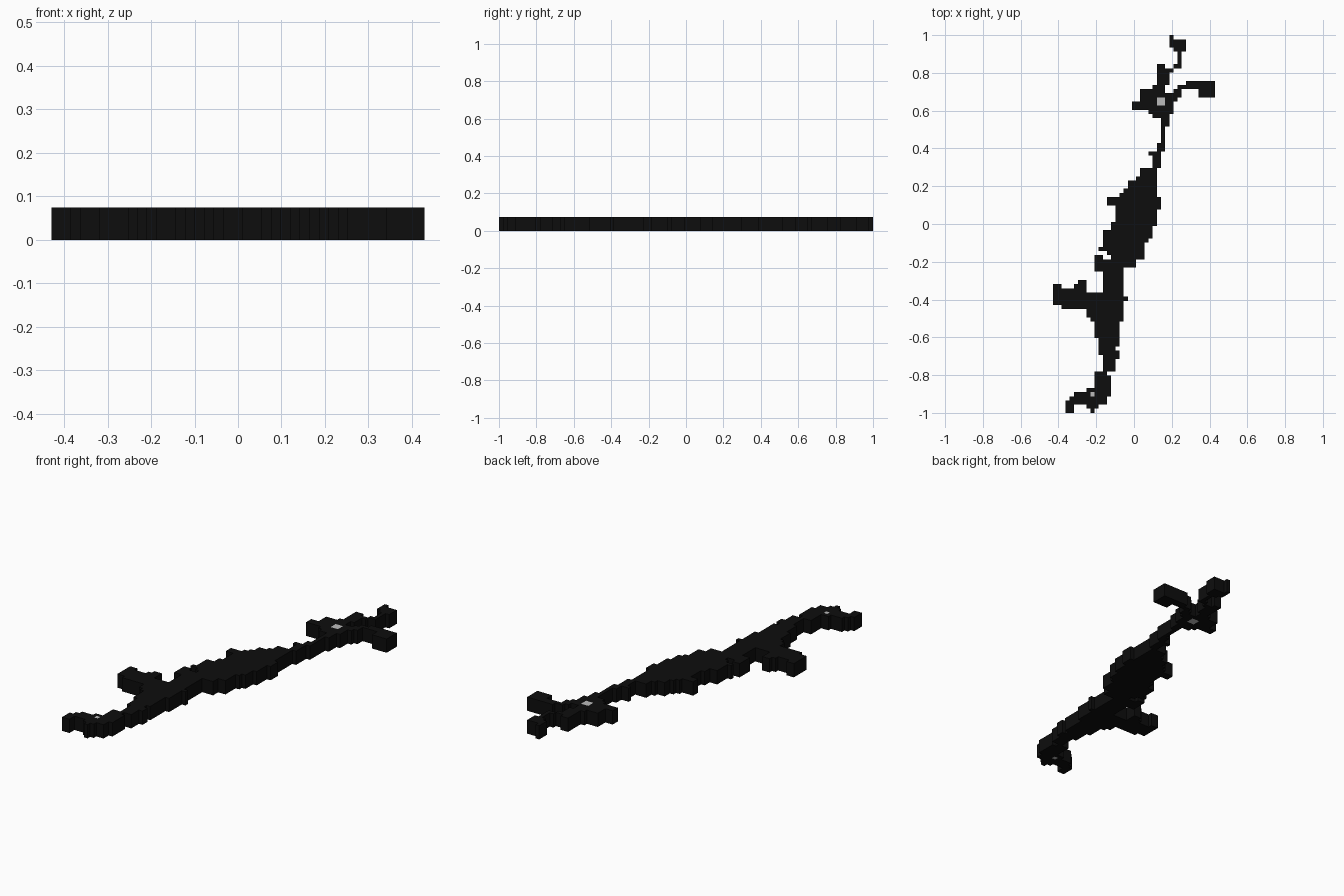
import bpy
import bmesh

if "Cube" in bpy.data.objects:
    bpy.data.objects.remove(bpy.data.objects["Cube"], do_unlink=True)

COLUMNS, ROWS = 39, 91
CELL = 2 / ROWS
THICKNESS = 0.075


def make_material(name, value):
    material = bpy.data.materials.new(name)
    colour = (value, value, value, 1)
    material.use_nodes = True
    material.diffuse_color = colour
    material.node_tree.nodes["Principled BSDF"].inputs["Base Color"].default_value = colour
    return material


black = make_material("near_black", 0.004)
grey = make_material("light_grey", 0.5)

taken = set()


def stack(first_row, runs):
    """Cells of stacked strips, each run being (row count, first column, end column)."""
    cells = set()
    row = first_row
    for count, start, end in runs:
        for r in range(row, row + count):
            cells.update((c, r) for c in range(start, end))
        row += count
    return cells


def build_slab(name, cells, material):
    """Extrude the cells into one blocky slab, with walls only on its outline."""
    bm = bmesh.new()
    corners = {}

    def corner(column, row, level):
        key = (column, row, level)
        if key not in corners:
            x = (column - COLUMNS / 2) * CELL
            y = (ROWS / 2 - row) * CELL
            corners[key] = bm.verts.new((x, y, level * THICKNESS))
        return corners[key]

    for c, r in sorted(cells):
        ring = [(c, r + 1), (c + 1, r + 1), (c + 1, r), (c, r)]
        neighbours = [(c, r + 1), (c + 1, r), (c, r - 1), (c - 1, r)]
        bm.faces.new([corner(*p, 1) for p in ring])
        bm.faces.new([corner(*p, 0) for p in reversed(ring)])
        for i, neighbour in enumerate(neighbours):
            if neighbour not in cells:
                a, b = ring[i], ring[(i + 1) % len(ring)]
                bm.faces.new([corner(*a, 0), corner(*b, 0), corner(*b, 1), corner(*a, 1)])

    mesh = bpy.data.meshes.new(name)
    bm.to_mesh(mesh)
    bm.free()
    mesh.materials.append(material)
    bpy.context.collection.objects.link(bpy.data.objects.new(name, mesh))


def add_part(name, stacks, material=black):
    """Build a part from several stacks, leaving out cells already used."""
    cells = set()
    for first_row, runs in stacks:
        cells |= stack(first_row, runs)
    cells -= taken
    taken.update(cells)
    build_slab(name, cells, material)


# Pale spots set into the dark shape
add_part("back_spot", [(15, [(2, 25, 27)])], grey)
add_part("front_spot", [(86, [(1, 9, 10)])], grey)

# Thin tip at the back
add_part("back_tip", [
    (0, [(1, 28, 29), (2, 28, 32), (1, 29, 32), (3, 30, 31), (1, 29, 31)]),
])

# Claw that wraps around the back spot
add_part("back_claw", [
    (7, [(1, 25, 27), (1, 25, 29), (3, 25, 28), (1, 24, 27), (2, 21, 27),
         (1, 21, 25), (1, 19, 25), (1, 19, 29), (1, 23, 29), (1, 24, 28)]),
])

# Hooked branch on the left side
add_part("hooked_branch", [
    (11, [(1, 32, 39), (1, 30, 39), (2, 35, 39)]),
    (13, [(1, 29, 31), (1, 27, 31), (1, 27, 30), (1, 27, 29)]),
])

# Slender neck between claw and body
add_part("neck", [
    (19, [(3, 26, 28), (4, 26, 27), (2, 25, 27), (1, 23, 26), (3, 24, 26)]),
])

# Broad body
add_part("body", [
    (32, [(2, 21, 25), (1, 20, 25), (2, 18, 25), (1, 17, 25), (1, 16, 25),
          (2, 13, 26), (1, 15, 26), (3, 15, 25), (1, 14, 25), (1, 14, 24),
          (2, 12, 24), (1, 12, 23), (1, 12, 22), (1, 11, 22), (1, 13, 22),
          (1, 14, 22), (2, 10, 20), (1, 10, 17), (6, 12, 17), (1, 12, 18),
          (2, 12, 17)]),
    (53, [(1, 10, 12)]),
])

# Limb reaching out to the right side
add_part("side_limb", [
    (59, [(1, 6, 8), (1, 5, 8), (1, 0, 8), (3, 0, 12), (1, 2, 12)]),
    (60, [(1, 0, 2)]),
])

# Tapering front section
add_part("front_stem", [
    (66, [(2, 8, 17), (1, 9, 17), (4, 10, 16), (2, 11, 16), (1, 11, 15),
          (1, 11, 16), (1, 12, 16), (3, 12, 15), (1, 10, 13), (3, 10, 14)]),
])

# Curled foot at the front
add_part("front_foot", [
    (85, [(1, 8, 14), (1, 5, 14), (1, 4, 13), (1, 3, 13), (2, 3, 5)]),
    (89, [(1, 8, 11), (1, 9, 10)]),
])
